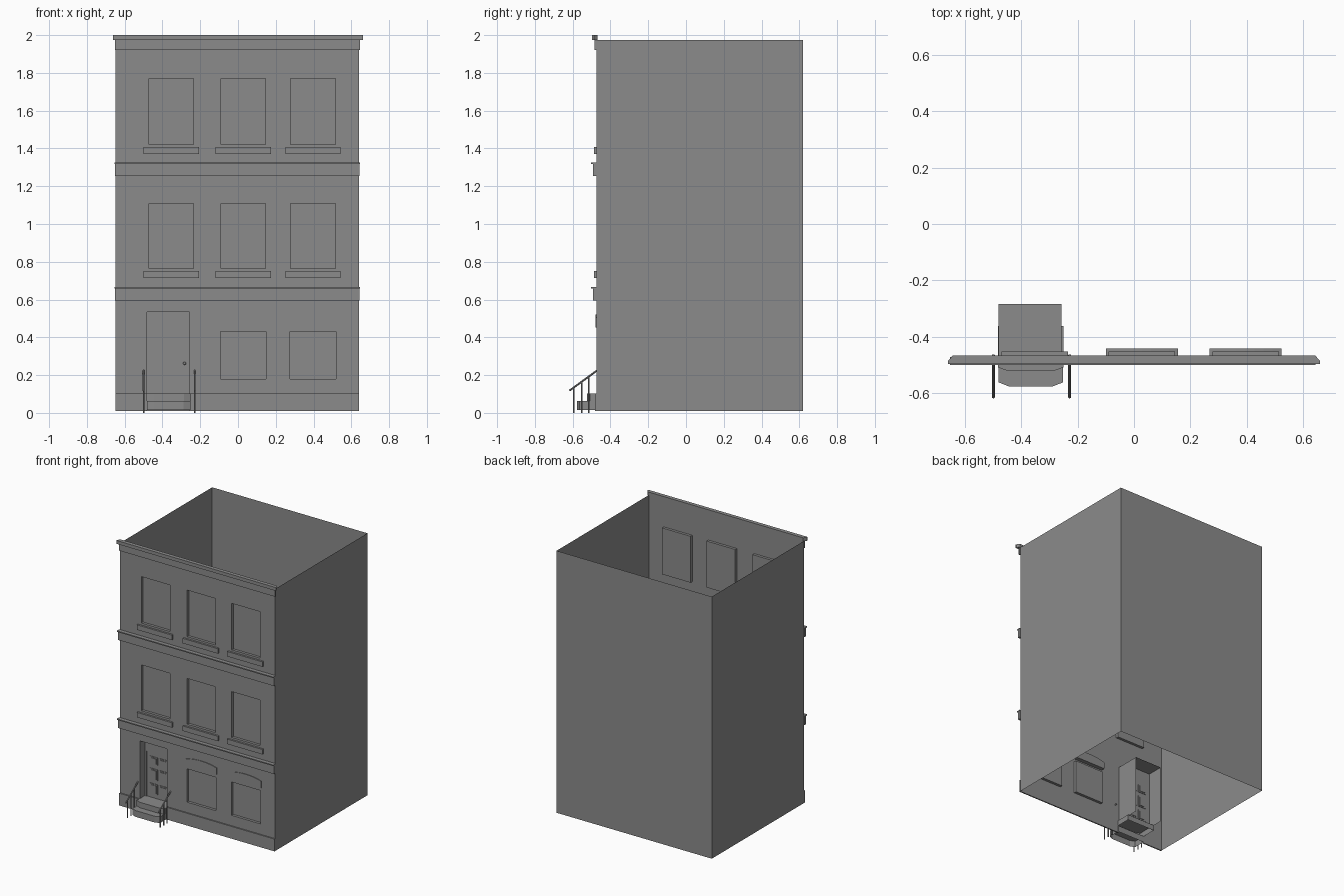
import bpy, bmesh, math
from mathutils import Vector

old = bpy.data.objects.get("Cube")
if old:
    bpy.data.objects.remove(old)

grey = bpy.data.materials.new("plain_grey")
grey.use_nodes = True
COLOUR = (0.26, 0.26, 0.26, 1)
grey.diffuse_color = COLOUR
grey.node_tree.nodes["Principled BSDF"].inputs["Base Color"].default_value = COLOUR

LEFT, RIGHT, FRONT, BACK = 0.64, -0.648, -0.473, 0.62
BASE, TOP = 0.01, 1.975


def finish(name, bm, fix=True):
    if fix:
        bmesh.ops.recalc_face_normals(bm, faces=bm.faces)
    mesh = bpy.data.meshes.new(name)
    bm.to_mesh(mesh)
    bm.free()
    mesh.materials.append(grey)
    obj = bpy.data.objects.new(name, mesh)
    bpy.context.collection.objects.link(obj)
    return obj


def face(bm, points):
    return bm.faces.new([bm.verts.new(p) for p in points])


def box(name, x, y, z):
    bm = bmesh.new()
    bmesh.ops.create_cube(bm, size=1)
    for v in bm.verts:
        v.co = [lim[0] if c < 0 else lim[1] for c, lim in zip(v.co, (x, y, z))]
    return finish(name, bm)


def prism(name, points, shift, open_start=False):
    """Extrude a flat outline along a vector."""
    bm = bmesh.new()
    start = face(bm, points)
    ext = bmesh.ops.extrude_face_region(bm, geom=[start], use_keep_orig=True)
    bmesh.ops.translate(bm, vec=shift, verts=[g for g in ext["geom"] if isinstance(g, bmesh.types.BMVert)])
    if open_start:
        bmesh.ops.delete(bm, geom=[start], context="FACES_ONLY")
    return finish(name, bm)


def rod(name, a, b, radius):
    a, b = Vector(a), Vector(b)
    bm = bmesh.new()
    bmesh.ops.create_cone(bm, cap_ends=True, segments=8, radius1=radius, radius2=radius, depth=(b - a).length)
    obj = finish(name, bm)
    obj.location = (a + b) / 2
    obj.rotation_euler = (b - a).to_track_quat("Z", "Y").to_euler()


# Openings: x range, z range, recess depth
columns = [-0.353, 0.028, 0.397]
floors = [(0.765, 1.108), (1.422, 1.77)]
windows = [(c - 0.118, c + 0.118, lo, hi) for c in columns for lo, hi in floors]
windows += [(c - 0.121, c + 0.121, 0.18, 0.43) for c in columns[1:]]
door_hole = (-0.482, -0.258, BASE, 0.535)

# Front wall as a grid of panels with the openings left out
bm = bmesh.new()
holes = windows + [door_hole]
xs = sorted({RIGHT, LEFT} | {x for h in holes for x in h[:2]})
zs = sorted({BASE, TOP} | {z for h in holes for z in h[2:]})
for x0, x1 in zip(xs, xs[1:]):
    for z0, z1 in zip(zs, zs[1:]):
        mx, mz = (x0 + x1) / 2, (z0 + z1) / 2
        if not any(h[0] < mx < h[1] and h[2] < mz < h[3] for h in holes):
            face(bm, [(x0, FRONT, z0), (x1, FRONT, z0), (x1, FRONT, z1), (x0, FRONT, z1)])
bmesh.ops.remove_doubles(bm, verts=bm.verts, dist=0.0001)
finish("front_wall", bm, fix=False)

# Side and back walls, open above and below
bm = bmesh.new()
plan = [(LEFT, FRONT), (LEFT, BACK), (RIGHT, BACK), (RIGHT, FRONT)]
for (ax, ay), (bx, by) in zip(plan, plan[1:]):
    face(bm, [(ax, ay, BASE), (bx, by, BASE), (bx, by, TOP), (ax, ay, TOP)])
finish("side_and_back_walls", bm, fix=False)


def recess(name, hole, y, omit_back=False, omit_bottom=False):
    """Reveal faces around an opening, with a pane at the back."""
    x0, x1, z0, z1 = hole
    ring = [(x0, z0), (x1, z0), (x1, z1), (x0, z1)]
    bm = bmesh.new()
    for i in range(1 if omit_bottom else 0, 4):
        (ax, az), (bx, bz) = ring[i], ring[(i + 1) % 4]
        face(bm, [(ax, FRONT, az), (bx, FRONT, bz), (bx, y, bz), (ax, y, az)])
    if not omit_back:
        face(bm, [(x, y, z) for x, z in ring])
    finish(name, bm, fix=False)


for i, w in enumerate(windows):
    recess(f"window_{i + 1}", w, -0.453)

# Sills below the upper windows
for c in columns:
    for lo, hi in floors:
        box("window_sill", (c - 0.146, c + 0.146), (-0.487, FRONT), (lo - 0.052, lo - 0.015))

# Shallow arched heads through the wall above the ground floor windows
for c in columns[1:]:
    half, rise = 0.128, 0.018
    outline = [(c - half, -0.478, 0.453), (c + half, -0.478, 0.453)]
    for k in range(9):
        t = 1 - k / 4
        outline.append((c + half * t, -0.478, 0.504 + rise * (1 - t * t)))
    prism("arched_window_head", outline, (0, 0.036, 0))

# Floor bands with a thin projecting lip
for z in (0.595, 1.255):
    box("floor_band", (RIGHT - 0.004, LEFT + 0.004), (-0.493, FRONT), (z, z + 0.063))
    box("floor_band_lip", (RIGHT - 0.006, LEFT + 0.005), (-0.502, FRONT), (z + 0.063, z + 0.071))

# Cornice with mitred ends
box("cornice_frieze", (RIGHT - 0.002, LEFT + 0.006), (-0.484, FRONT), (1.922, TOP))
prism("cornice", [(-0.645, -0.468, TOP), (0.645, -0.468, TOP), (0.662, -0.488, TOP),
                  (0.662, -0.497, TOP), (-0.662, -0.497, TOP), (-0.662, -0.488, TOP)], (0, 0, 0.025))

# Plinth either side of the steps
box("plinth_right", (RIGHT - 0.001, door_hole[0]), (-0.482, FRONT), (BASE, 0.102))
box("plinth_left", (door_hole[1], LEFT + 0.001), (-0.482, FRONT), (BASE, 0.102))

# Porch: sides and ceiling running inward
recess("porch_lining", (door_hole[0], door_hole[1], 0.1, 0.535), -0.285, True, True)

# Door, transom panel, frame and six raised panels
DOOR = -0.408
box("transom_panel", (-0.482, -0.258), (DOOR - 0.008, DOOR), (0.44, 0.535))
for x0, x1 in ((-0.482, -0.468), (-0.272, -0.258)):
    box("door_jamb", (x0, x1), (DOOR - 0.008, DOOR), (0.1, 0.44))
box("door_slab", (-0.468, -0.272), (DOOR - 0.003, DOOR + 0.003), (0.1, 0.44))
for x0, x1 in ((-0.442, -0.378), (-0.361, -0.297)):
    for z0, z1 in ((0.133, 0.21), (0.238, 0.322), (0.353, 0.412)):
        box("door_panel_moulding", (x0, x1), (DOOR - 0.007, DOOR + 0.007), (z0, z1))
        box("door_panel", (x0 + 0.009, x1 - 0.009), (DOOR - 0.011, DOOR + 0.011), (z0 + 0.009, z1 - 0.009))
bm = bmesh.new()
bmesh.ops.create_uvsphere(bm, u_segments=12, v_segments=8, radius=0.008)
for f in bm.faces:
    f.smooth = True
finish("door_knob", bm).location = (-0.283, DOOR - 0.012, 0.262)


# Steps with clipped front corners, hollow beneath
def step(name, x0, x1, front, back, z0, z1):
    cut = 0.036
    prism(name, [(x0, back, z0), (x1, back, z0), (x1, front + 0.014, z0), (x1 - cut, front, z0),
                 (x0 + cut, front, z0), (x0, front + 0.014, z0)], (0, 0, z1 - z0), True)


step("upper_step", -0.484, -0.25, -0.523, -0.362, 0.062, 0.103)
step("lower_step", -0.482, -0.252, -0.577, -0.47, 0.015, 0.062)

# Handrails and posts either side of the steps
for x in (-0.5, -0.229):
    rod("handrail", (x, -0.617, 0.118), (x, -0.466, 0.228), 0.005)
    for y in (-0.594, -0.552, -0.515):
        rod("rail_post", (x, y, 0), (x, y, 0.118 + (y + 0.617) * 0.728), 0.004)
